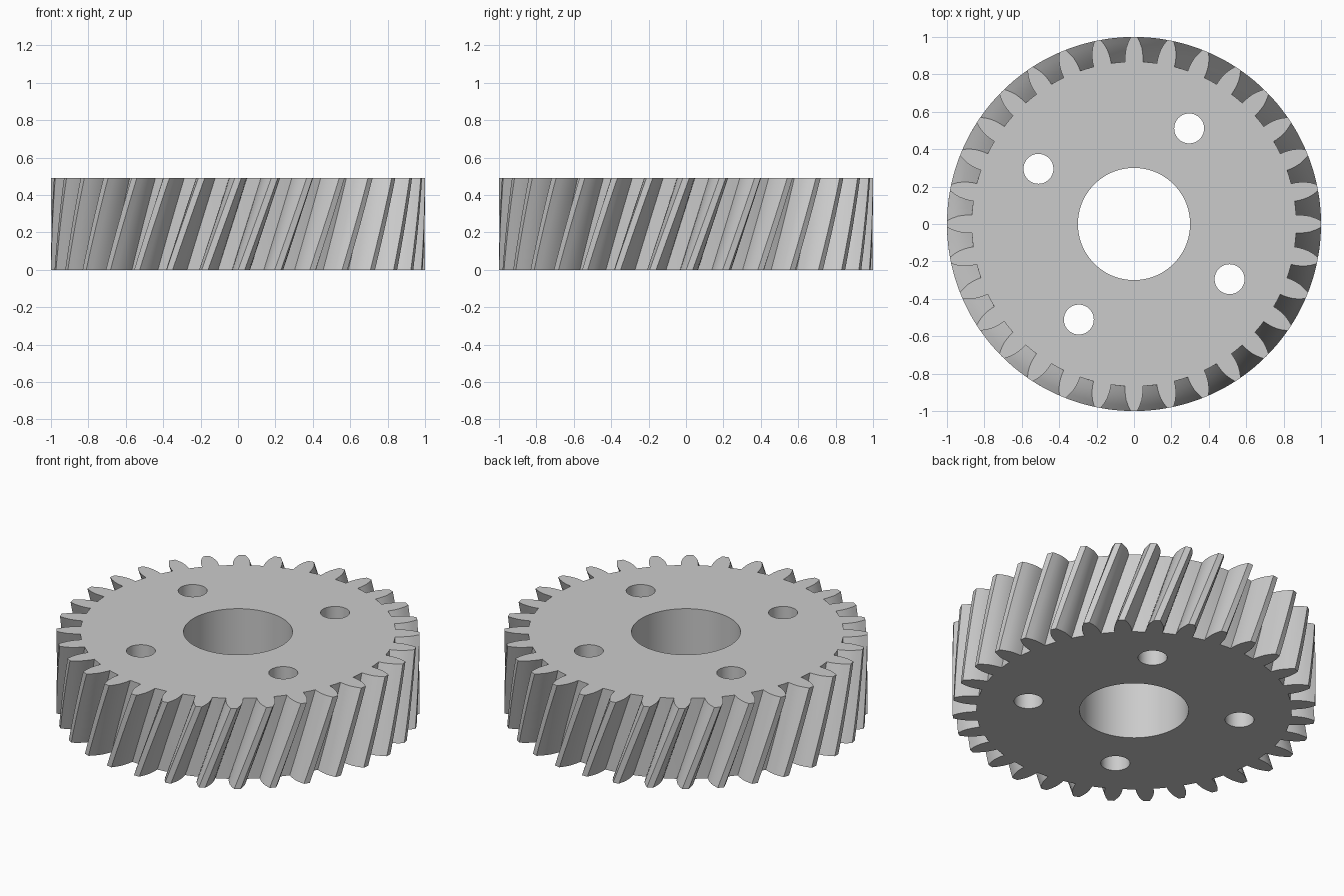
import bpy, bmesh
from math import sin, cos, radians, tau

cube = bpy.data.objects.get("Cube")
if cube:
    bpy.data.objects.remove(cube, do_unlink=True)

TEETH = 32
HEIGHT = 0.49
TWIST = radians(10.2)
LAYERS = 8
BORE_RADIUS = 0.30
BOLT_RADIUS, BOLT_CIRCLE = 0.08, 0.59
# Right flank of one tooth: radius, half width in degrees
FLANK = [(0.868, 3.15), (0.89, 3.1), (0.915, 2.9), (0.942, 2.55), (0.97, 1.9), (1.0, 1.0)]


def polar(r, a, cx=0, cy=0):
    return cx + r * cos(a), cy + r * sin(a)


def circle(r, cx=0, cy=0, sides=64):
    return [polar(r, tau * i / sides, cx, cy) for i in range(sides)]


def gear_outline():
    points = []
    for t in range(TEETH):
        mid = tau * t / TEETH
        points += [polar(r, mid - radians(w)) for r, w in FLANK]
        points.append(polar(1.0, mid))
        points += [polar(r, mid + radians(w)) for r, w in reversed(FLANK)]
        points.append(polar(FLANK[0][0], mid + tau / TEETH / 2))
    return points


def add_wall(bm, outline, layers, twist):
    """Stack turned copies of an outline, bridge them, return the end loops."""
    rings = []
    for k in range(layers + 1):
        f = k / layers
        c, s = cos(twist * (f - 1)), sin(twist * (f - 1))
        rings.append([bm.verts.new((x * c - y * s, x * s + y * c, HEIGHT * f))
                      for x, y in outline])
    n = len(outline)
    for low, high in zip(rings, rings[1:]):
        for i in range(n):
            j = (i + 1) % n
            bm.faces.new((low[i], low[j], high[j], high[i]))
    return [[bm.edges.get((ring[i], ring[(i + 1) % n])) for i in range(n)]
            for ring in (rings[0], rings[-1])]


bm = bmesh.new()

# Helical teeth, centre bore and four bolt holes
walls = [add_wall(bm, gear_outline(), LAYERS, TWIST),
         add_wall(bm, circle(BORE_RADIUS, sides=96), 1, 0)]
for q in range(4):
    cx, cy = polar(BOLT_CIRCLE, radians(60) + q * tau / 4)
    walls.append(add_wall(bm, circle(BOLT_RADIUS, cx, cy, 48), 1, 0))

# Flat end faces around the holes
for end, direction in ((0, -1), (1, 1)):
    edges = [e for wall in walls for e in wall[end]]
    bmesh.ops.triangle_fill(bm, edges=edges, use_beauty=True, normal=(0, 0, direction))
bmesh.ops.recalc_face_normals(bm, faces=bm.faces[:])

mesh = bpy.data.meshes.new("helical_gear")
bm.to_mesh(mesh)
bm.free()
gear = bpy.data.objects.new("helical_gear", mesh)
bpy.context.collection.objects.link(gear)

# Plain grey metal
grey = bpy.data.materials.new("grey_metal")
grey.use_nodes = True
color = (0.6, 0.6, 0.6, 1)
grey.diffuse_color = color
grey.node_tree.nodes["Principled BSDF"].inputs["Base Color"].default_value = color
mesh.materials.append(grey)

bpy.ops.object.select_all(action='DESELECT')
gear.select_set(True)
bpy.context.view_layer.objects.active = gear
bpy.ops.object.shade_smooth_by_angle(angle=radians(32))
